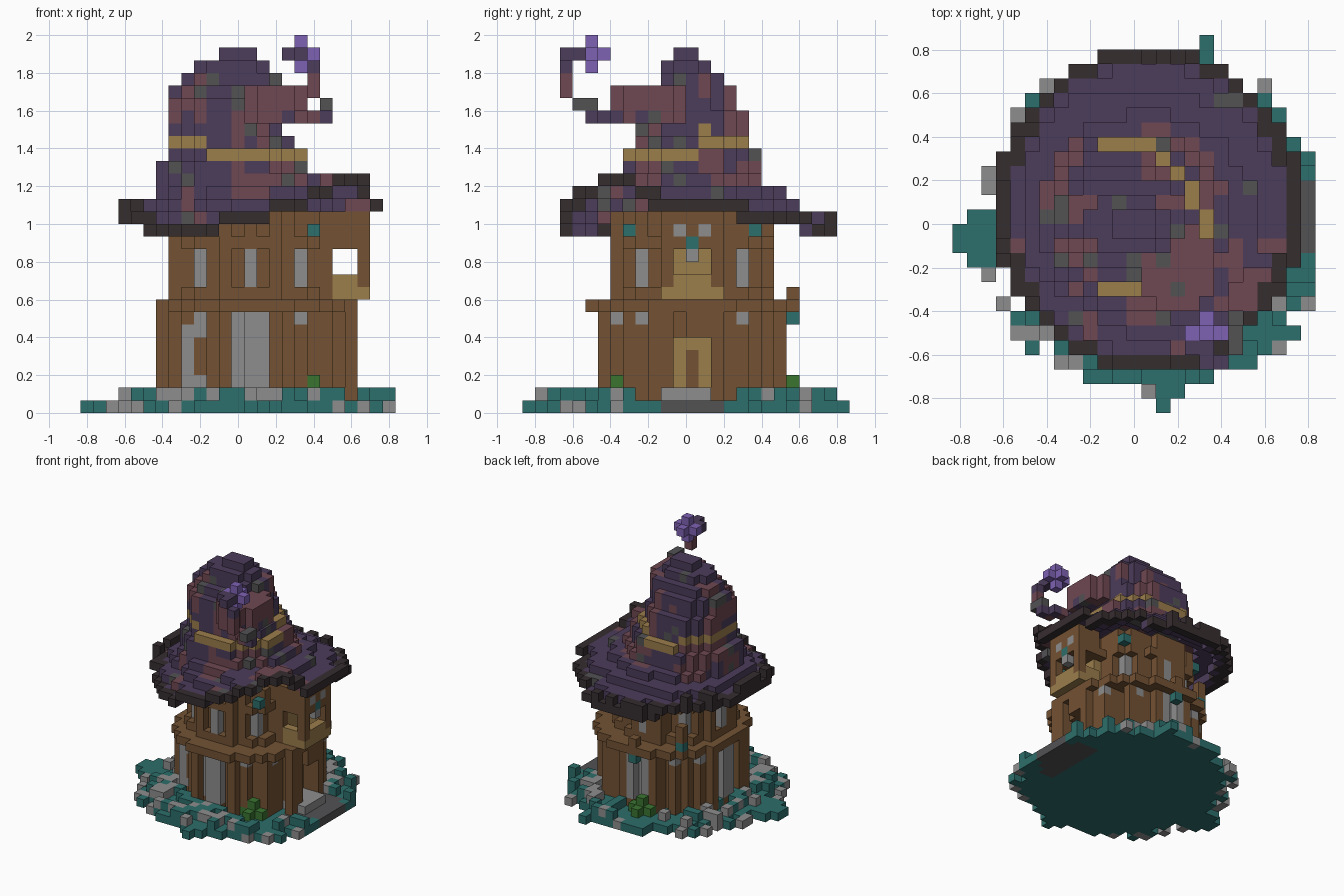
import bpy, bmesh, math, random
from mathutils import Vector, noise

random.seed(4)
V = 2 / 30  # block size
cells = {}  # (i, j, k) -> (part, colour)
HEX = {"teal": "2C6E6B", "stone": "8D8D8D", "slate": "525254", "timber": "735233",
       "tan": "9B7D4B", "purple": "4C3C5B", "maroon": "6F4852", "rim_black": "362D2F",
       "leaf_green": "3A7430", "violet": "7F62B4"}


def linear(h):
    c = [int(h[n:n + 2], 16) / 255 for n in (0, 2, 4)]
    return [x / 12.92 if x < 0.04 else ((x + 0.055) / 1.055) ** 2.4 for x in c] + [1.0]


def span(a, b):
    return range(a, b + 1)


def put(part, colour, xs, ys, zs):
    cells.update({(i, j, k): (part, colour) for i in xs for j in ys for k in zs})


def ellipse(x0, x1, y0, y1):
    """Cells of an ellipse filling the given index bounds."""
    cx, cy = (x0 + x1) / 2, (y0 + y1) / 2
    for i in span(x0, x1):
        for j in span(y0, y1):
            d = math.hypot((i - cx) / (x1 - x0 + 1), (j - cy) / (y1 - y0 + 1)) * 2
            if d <= 1.02:
                yield i, j, d, math.atan2(j - cy, i - cx)


# Ground: ragged disc with scattered stones and tufts
for i in span(-12, 12):
    for j in span(-13, 12):
        r = math.hypot(i - 1.8, j + 0.5)
        if r < 11.2 or (r < 12.4 and random.random() < 0.45):
            edge = r > 11.2 and random.random() < 0.55
            put("ground", "stone" if edge else "teal", [i], [j], [0])
            if 7.5 < r < 11.8 and random.random() < 0.5:
                put("ground", "stone" if random.random() < 0.45 else "teal", [i], [j], [1])
put("ground", "teal", span(-12, -9), span(-2, -1), [0])
put("ground", "teal", span(-11, -9), span(-3, 0), [0])
put("ground", "teal", [2], span(-13, -12), [0])
put("ground", "teal", [5], span(10, 12), [0])

# Path to the door
for i in span(9, 12):
    for j in span(-4, 3):
        cells.pop((i, j, 1), None)
        if i + abs(j) < 15:
            put("path", "slate", [i], [j], [0])

# Tower: planked lower storey, ledge, upper storey
for k in span(1, 15):
    bounds = (-6, 9, -7, 7) if k < 8 else (-6, 9, -8, 8) if k == 8 else (-5, 7, -6, 6)
    for i, j, d, a in ellipse(*bounds):
        groove = int((a + 4) * 7) % 3 == 0 and d > 0.87
        if not groove or k in (8, 9, 13):
            put("tower", "timber", [i], [j], [k])


def cut_to(part, i, j, dx, dy, zs):
    """Turn the outermost tower block met when walking inward to stone."""
    for k in zs:
        for n in range(14, 0, -1):
            c = (i + n * dx, j + n * dy, k)
            if c in cells and cells[c][0] == "tower":
                cells[c] = (part, "stone")
                break


# Windows and stone panels on three sides
for dx, dy in ((0, -1), (0, 1), (-1, 0)):
    cut_to("windows", 1, 0, dx, dy, span(10, 12))
    for s in (-1, 0, 1):
        cut_to("panels", 1 + s * abs(dy), s * abs(dx), dx, dy, span(2, 7))
cut_to("panels", -4, 0, 0, -1, span(2, 6))
cut_to("panels", -3, 0, 0, -1, [2, 6])

# Recessed corner windows, small lower lights and lanterns
for dx in (-1, 1):
    for dy in (-1, 1):
        for k in span(10, 12):
            for p, q in ((4, 5), (5, 4), (4, 6), (6, 4)):
                cells.pop((1 + p * dx, q * dy, k), None)
            put("windows", "stone", [1 + 4 * dx], [4 * dy], [k])
        put("lanterns", "teal", [1 + 5 * dx], [5 * dy], [14])
        cut_to("lower_lights", 1 + 4 * dx, 0, 0, dy, [7])
        cut_to("lower_lights", 1, 4 * dy, dx, 0, [7])
for x, y, z in ((1, 8, 7), (-4, 6, 9)):
    put("lanterns", "teal", [x], [y], [z])
    put("tower", "timber", [x], [y], [z + 1, z + 2])

# Door set back in a porch, with a step
for i in (8, 9):
    for j in span(-1, 1):
        for k in span(2, 5):
            cells.pop((i, j, k), None)
put("door", "tan", [7], span(-1, 1), span(2, 5))
put("door", "timber", [7], [0], span(2, 4))
put("door_step", "stone", span(8, 10), span(-2, 1), [1])

# Balcony: floor, parapet, posts and roof
put("balcony", "tan", span(8, 10), span(-2, 2), [9])
put("balcony", "tan", [10], span(-1, 1), [10])
put("balcony", "tan", [7], span(-1, 1), span(10, 12))
put("balcony", "tan", span(8, 9), [-2, 2], [10])
put("balcony_post", "timber", [10], [-2, 2], span(10, 12))
put("balcony_roof", "timber", span(8, 10), span(-2, 2), span(13, 15))
put("balcony_lamp", "stone", [10], [0], [12])
put("balcony_lamp", "teal", [10], [0], [13])
put("balcony_lamp", "stone", [10], [-1, 1], [14])

# Bushes at the tower foot, clear of stones
for x, y in ((6, -6), (0, 8)):
    for c in [(i, j, 1) for i in span(x - 2, x + 2) for j in span(y - 2, y + 2)]:
        if c in cells and cells[c][0] == "ground":
            del cells[c]
    put("bush", "leaf_green", span(x - 1, x + 1), [y], [1])
    put("bush", "leaf_green", [x], span(y - 1, y + 1), [1])
    put("bush", "leaf_green", [x], [y], [2])


def patch(i, j, k, warm, worn):
    """Cloth colour: purple with maroon areas and worn slate spots."""
    if random.random() < worn:
        return "slate"
    n = noise.noise(Vector((i, j, k)) * 0.4 + Vector((3, 7, 1.7)))
    return "maroon" if n + warm > 0.2 else "purple"


# Hat brim: wavy edge height by angle, rising to the crown
WAVE = [(-180, 15), (-150, 15), (-135, 14), (-104, 14), (-100, 15), (-82, 15), (-78, 16),
        (-68, 16), (-62, 17), (-54, 17), (-48, 18), (-32, 18), (-24, 17), (-18, 16), (18, 16),
        (22, 15), (50, 15), (60, 14), (110, 14), (125, 15), (180, 15)]
brim = {}
for i, j, d, a in ellipse(-9, 11, -10, 11):
    deg = math.degrees(a)
    for (a0, h0), (a1, h1) in zip(WAVE, WAVE[1:]):
        if a0 <= deg <= a1:
            h = h0 + (h1 - h0) * (deg - a0) / (a1 - a0)
    t = min(1, max(0, (0.96 - d) / 0.42))
    brim[i, j] = (math.floor(h + (17 - h) * t + 0.5), d, deg)
for (i, j), (k, d, deg) in brim.items():
    near = [brim[n][0] for n in ((i + 1, j), (i - 1, j), (i, j + 1), (i, j - 1)) if n in brim]
    low = min([k] + [n + 1 for n in near])
    for z in span(k + 1, 19):
        cells.pop((i, j, z), None)
    if d > 0.91:
        turned_up = (deg > 70 or deg < -155) and random.random() < 0.6
        put("hat_rim", "rim_black", [i], [j], span(low, k + turned_up))
    else:
        warm = 0.35 if i > 5 and -7 < j < -1 else 0.02 if j < -1 else -0.4
        worn = 0.1 if warm > 0 else 0.01
        put("hat_brim", patch(i, j, k, warm, worn), [i], [j], span(low, k))

# Hat crown: stacked ovals with a tan band
CROWN = [(-6, 6, -6, 6), (-6, 6, -5, 5), (-6, 5, -5, 5), (-5, 5, -5, 5), (-5, 4, -4, 4),
         (-5, 3, -4, 4), (-5, 3, -4, 4), (-5, 3, -4, 3), (-5, 3, -3, 3), (-4, 3, -2, 2),
         (-3, 2, -2, 1), (-1, 1, -1, 0)]
for k, bounds in enumerate(CROWN, 17):
    for i, j, d, a in ellipse(*bounds):
        left = i < -2 and (k > 22 or j > -2)
        front = i > -1 and j < -1 and k < 24
        back = i > 0 and j > (0 if k < 21 else 2)
        warm = 0.38 if k < 27 and (left or front or back) else -0.3
        if k == (21 if i < -2 or (i > 1 and j > 0) else 20) or (k, i, j) == (22, 3, 1):
            put("hat_band", "tan", [i], [j], [k])
        else:
            worn = 0.03 if k > 26 else 0.2 if j < -1 and k > 22 else 0.12
            put("hat_crown", patch(i, j, k, warm, worn), [i], [j], [k])

# Folded tip with its curled tail
for k in span(23, 25):
    for i, j, d, a in ellipse(1, 5, -6, -1):
        put("hat_fold", patch(i, j, k, 0.6, 0.08), [i], [j], [k])
TAIL = [("maroon", 5, -7, 23), ("purple", 6, -7, 23), ("maroon", 6, -8, 23), ("purple", 7, -8, 23),
        ("slate", 7, -8, 24), ("slate", 7, -9, 24), ("maroon", 6, -10, 25),
        ("maroon", 6, -10, 26), ("purple", 6, -10, 27), ("purple", 5, -10, 28),
        ("purple", 4, -9, 28), ("purple", 5, -9, 28)]
for c, i, j, k in TAIL:
    put("hat_tail", c, [i], [j], [k])

# Glowing star on the tail
put("star", "violet", span(4, 6), [-8], [28])
put("star", "violet", [5], [-8, -7], [28])
put("star", "violet", [5], [-8], span(27, 29))

# Materials
mats = {}
for name, h in HEX.items():
    m = mats[name] = bpy.data.materials.new(name)
    m.use_nodes = True
    m.diffuse_color = linear(h)
    m.node_tree.nodes["Principled BSDF"].inputs["Base Color"].default_value = linear(h)

# Remove the default cube, then skin each part with its exposed faces
if "Cube" in bpy.data.objects:
    bpy.data.objects.remove(bpy.data.objects["Cube"])
AXES = [Vector((1, 0, 0)), Vector((0, 1, 0)), Vector((0, 0, 1))]
for part in sorted({p for p, c in cells.values()}):
    own = {p: c for p, (n, c) in cells.items() if n == part}
    slots = sorted(set(own.values()))
    bm = bmesh.new()
    for pos, colour in own.items():
        centre = Vector(pos) + (AXES[1] + AXES[2]) / 2
        for n, u in [(s * AXES[x], AXES[x - 1]) for x in range(3) for s in (-1, 1)]:
            if tuple(int(c) for c in Vector(pos) + n) not in cells:
                w = n.cross(u)
                f = bm.faces.new([bm.verts.new((centre + (n + u * a + w * b) / 2) * V)
                                  for a, b in ((-1, -1), (1, -1), (1, 1), (-1, 1))])
                f.material_index = slots.index(colour)
    bmesh.ops.remove_doubles(bm, verts=bm.verts, dist=V / 100)
    mesh = bpy.data.meshes.new(part)
    bm.to_mesh(mesh)
    bm.free()
    for c in slots:
        mesh.materials.append(mats[c])
    bpy.context.scene.collection.objects.link(bpy.data.objects.new(part, mesh))
